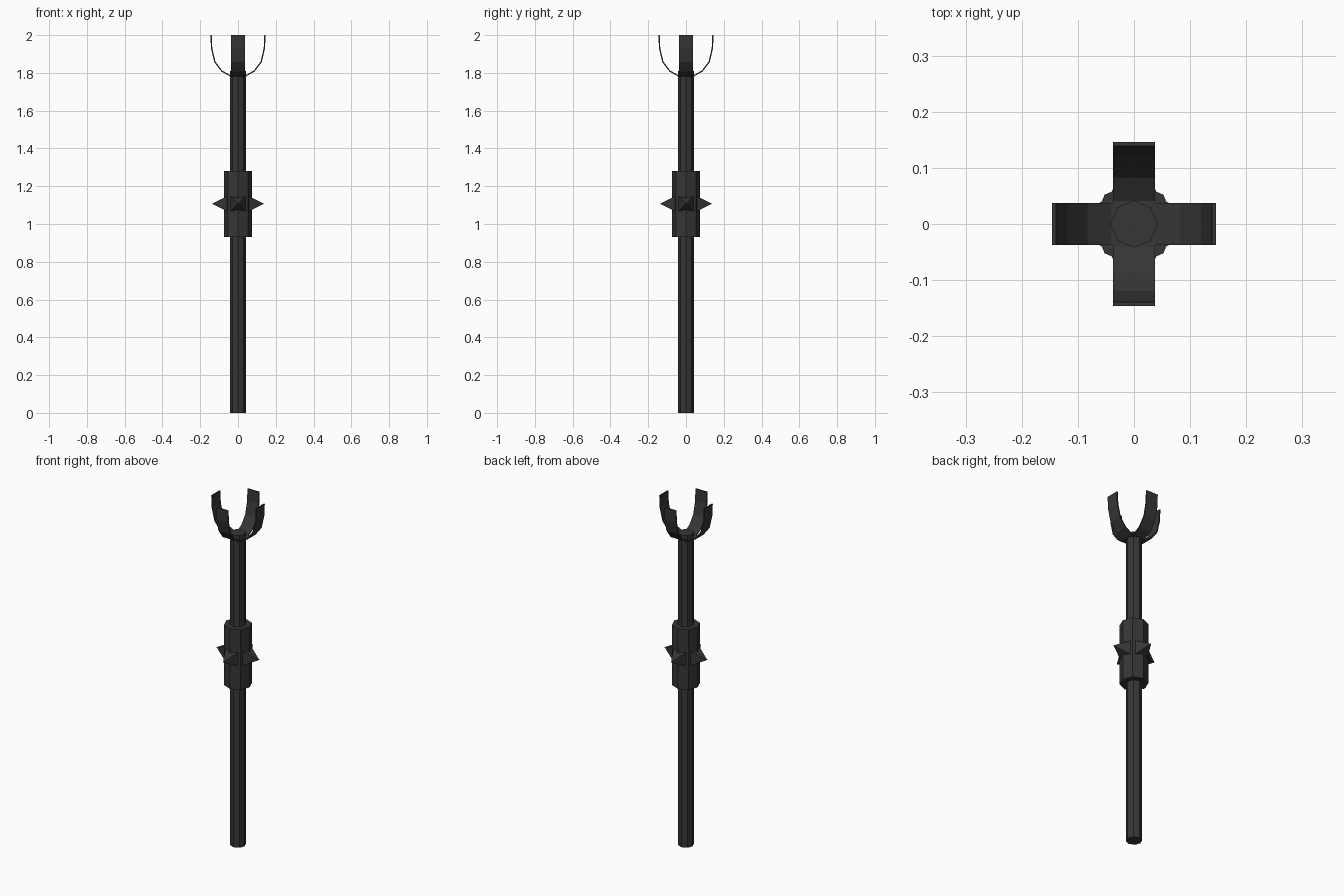
import bpy, bmesh, math
from mathutils import Matrix, Vector

if "Cube" in bpy.data.objects:
    bpy.data.objects.remove(bpy.data.objects["Cube"])

iron = bpy.data.materials.new("dark iron")
iron.diffuse_color = (0.037, 0.037, 0.037, 1)
iron.use_nodes = True
iron.node_tree.nodes["Principled BSDF"].inputs["Base Color"].default_value = iron.diffuse_color


def finish(name, bm):
    bmesh.ops.recalc_face_normals(bm, faces=bm.faces)
    me = bpy.data.meshes.new(name)
    bm.to_mesh(me)
    bm.free()
    me.materials.append(iron)
    ob = bpy.data.objects.new(name, me)
    bpy.context.collection.objects.link(ob)
    return ob


def octagon_bar(name, r, z0, z1):
    bm = bmesh.new()
    bmesh.ops.create_cone(bm, cap_ends=True, segments=8, radius1=r, radius2=r,
                          depth=z1 - z0, matrix=Matrix.Translation((0, 0, (z0 + z1) / 2)))
    # put corners on the x and y axes
    v = bm.verts[:][0].co
    a = math.atan2(v.y, v.x) % (math.pi / 4)
    bmesh.ops.rotate(bm, verts=bm.verts, matrix=Matrix.Rotation(-a, 3, 'Z'))
    return finish(name, bm)


# Shaft and thick collar
octagon_bar("shaft", 0.042, 0, 1.81)
octagon_bar("collar", 0.074, 0.93, 1.28)

# Four pyramid spikes around the collar
for i in range(4):
    bm = bmesh.new()
    h = 0.041
    base = [bm.verts.new((0.055, y, 1.107 + z))
            for y, z in ((-h, -h), (h, -h), (h, h), (-h, h))]
    tip = bm.verts.new((0.137, 0, 1.107))
    bm.faces.new(base)
    for k in range(4):
        bm.faces.new((base[k], base[(k + 1) % 4], tip))
    bm.transform(Matrix.Rotation(i * math.pi / 2, 4, 'Z'))
    finish(f"spike_{i + 1}", bm)

# Two crossed U-shaped straps form the four-pronged claw
half = [(0.042, 1.781), (0.088, 1.807), (0.126, 1.857), (0.143, 1.93), (0.146, 2.0)]
outer = [(-x, z) for x, z in reversed(half)] + half
inner = []
for k, p in enumerate(outer):
    a, b = outer[max(k - 1, 0)], outer[min(k + 1, len(outer) - 1)]
    d = Vector((b[0] - a[0], b[1] - a[1])).normalized()
    z = 2.0 if k in (0, len(outer) - 1) else p[1] + d.x * 0.007
    inner.append((p[0] - d.y * 0.007, z))
n = len(outer)
for i in range(2):
    bm = bmesh.new()
    rows = [[bm.verts.new((x, y, z)) for x, z in line]
            for line, y in ((outer, -0.037), (outer, 0.037), (inner, 0.037), (inner, -0.037))]
    for r in range(4):
        s = rows[(r + 1) % 4]
        for k in range(n - 1):
            bm.faces.new((rows[r][k], rows[r][k + 1], s[k + 1], s[k]))
    for k in (0, n - 1):
        bm.faces.new([row[k] for row in rows])
    bm.transform(Matrix.Rotation(i * math.pi / 2, 4, 'Z'))
    finish(f"claw_strap_{i + 1}", bm)
